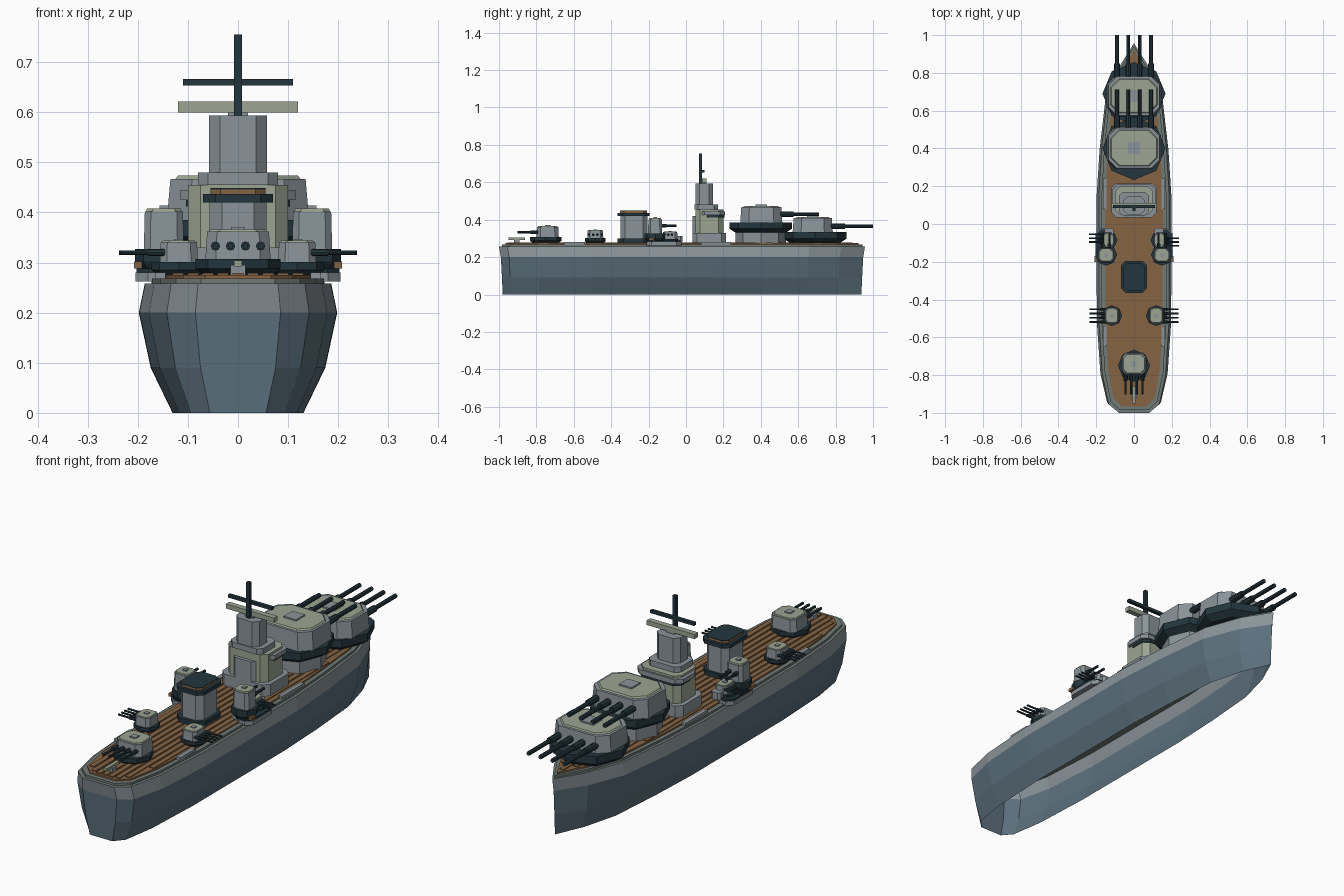
import bpy, bmesh
from math import pi, cos, sin
from mathutils import Matrix

cube = bpy.data.objects.get("Cube")
if cube:
    bpy.data.objects.remove(cube)


def material(name, r, g, b):
    lin = [((c / 255 + 0.055) / 1.055) ** 2.4 for c in (r, g, b)] + [1]
    m = bpy.data.materials.new(name)
    m.use_nodes = True
    m.diffuse_color = lin
    m.node_tree.nodes["Principled BSDF"].inputs["Base Color"].default_value = lin
    return m


HULL = material("slate_blue", 92, 112, 125)
GREY = material("steel_grey", 138, 148, 154)
PALE = material("pale_green_grey", 156, 165, 146)
DARK = material("dark_teal", 36, 54, 62)
WOOD = material("deck_wood", 134, 100, 68)
EDGE = material("deck_margin_grey", 112, 123, 118)
ID = Matrix.Identity(4)


def finish(name, bm, mats, M=ID):
    bmesh.ops.recalc_face_normals(bm, faces=bm.faces)
    me = bpy.data.meshes.new(name)
    bm.to_mesh(me)
    bm.free()
    for m in mats:
        me.materials.append(m)
    ob = bpy.data.objects.new(name, me)
    ob.matrix_world = M
    bpy.context.collection.objects.link(ob)
    return ob


def loft(bm, rings):
    """Skin between equal-length rings; returns the vertex rings."""
    vs = [[bm.verts.new(p) for p in ring] for ring in rings]
    for a, b in zip(vs, vs[1:]):
        for i in range(len(a)):
            j = (i + 1) % len(a)
            bm.faces.new((a[i], a[j], b[j], b[i]))
    return vs


def prism(name, pts, levels, mat, M=ID, centre=(0, 0)):
    """Stack of scaled copies of an outline, levels = (z, scale)."""
    bm = bmesh.new()
    cx, cy = centre
    vs = loft(bm, [[(cx + (x - cx) * s, cy + (y - cy) * s, z) for x, y in pts] for z, s in levels])
    bm.faces.new(vs[0])
    bm.faces.new(vs[-1])
    return finish(name, bm, [mat], M)


def block(name, x0, x1, y0, y1, z0, z1, mat, c=0.0, top=1.0, M=ID):
    """Box with chamfered upright corners and an optional taper."""
    if c:
        pts = [(x0 + c, y0), (x1 - c, y0), (x1, y0 + c), (x1, y1 - c),
               (x1 - c, y1), (x0 + c, y1), (x0, y1 - c), (x0, y0 + c)]
    else:
        pts = [(x0, y0), (x1, y0), (x1, y1), (x0, y1)]
    return prism(name, pts, [(z0, 1), (z1, top)], mat, M, ((x0 + x1) / 2, (y0 + y1) / 2))


def octagon(r):
    return [(r * cos(i * pi / 4), r * sin(i * pi / 4)) for i in range(8)]


def barrel(name, x, y0, y1, z, r, M):
    bm = bmesh.new()
    T = Matrix.Translation((x, (y0 + y1) / 2, z)) @ Matrix.Rotation(pi / 2, 4, 'X')
    bmesh.ops.create_cone(bm, cap_ends=True, segments=8, radius1=r, radius2=r, depth=y1 - y0, matrix=T)
    finish(name, bm, [DARK], M)


def turret(name, x, y, z, turn, w, back, front, h, base_r, base_h, guns, reach, gun_r, gun_z):
    """Gun turret aiming along local +y on an eight-sided base."""
    M = Matrix.Translation((x, y, z)) @ Matrix.Rotation(turn, 4, 'Z')
    c = w * 0.32
    prism(name + "_base", octagon(base_r), [(0, .8), (base_h * .4, 1), (base_h, 1)], DARK, M)
    block(name + "_gunhouse", -w, w, back, front, base_h, base_h + h, GREY, c, .95, M)
    k = w * 0.12
    top = base_h + h
    block(name + "_roof", -w + k, w - k, back + k, front - k, top, top + h * .08, PALE, c, .96, M)
    q = w * .22
    mid = (back + front) / 2
    block(name + "_hatch", -q, q, mid - q, mid + q, top, top + h * .16, GREY, 0, 1, M)
    for i, gx in enumerate(guns):
        barrel(f"{name}_sleeve_{i}", gx, front - .01, front + (reach - front) * .3, gun_z, gun_r * 1.55, M)
        barrel(f"{name}_barrel_{i}", gx, front, reach, gun_z, gun_r, M)


# Hull: half outline from stern to bow, lofted through five levels, open below
half = [(.085, -1), (.142, -.955), (.178, -.8), (.197, -.52), (.198, .15),
        (.182, .4), (.152, .66), (.085, .83)]
outline = half + [(0, .957)] + [(-x, y) for x, y in reversed(half)]
bm = bmesh.new()
rings = loft(bm, [[(x * sx, y * sy, z) for x, y in outline] for z, sx, sy in
                  ((0, .66, .98), (.09, .88, .984), (.2, 1, .99), (.258, .94, 1))])
bm.faces.new(rings[-1])
for f in bm.faces:
    z = f.calc_center_median().z
    f.material_index = 2 if z > .25 else 1 if z > .2 else 0
finish("hull", bm, [HULL, GREY, EDGE])

# Deck margin, wood deck and long raised planks
prism("deck_margin", [(x * .87, y * .985) for x, y in outline], [(.258, 1), (.268, 1)], EDGE)
wood = [(x * .77, y * .965) for x, y in outline]
prism("wood_deck", wood, [(.268, 1), (.275, 1)], WOOD)


def end_at(points, x):
    for (xa, ya), (xb, yb) in zip(points, points[1:]):
        if min(xa, xb) <= x <= max(xa, xb) and xa != xb:
            return ya + (yb - ya) * (x - xa) / (xb - xa)
    return points[0][1]


for i in range(-4, 5):
    px = i * .03
    edge = abs(px) + .012
    aft = end_at(wood[:4], edge)
    fore = end_at(wood[4:9], edge)
    block("deck_plank", px - .011, px + .011, aft + .01, fore - .01, .275, .279, WOOD)

# Main forward turrets, the second one raised on a barbette
main = (-.09, -.03, .03, .09)
turret("fore_turret", 0, .69, .275, 0, .142, -.12, .095, .075, .167, .058, main, .31, .0095, .09)
prism("raised_barbette", octagon(.135), [(.27, 1), (.335, 1)], GREY, Matrix.Translation((0, .4, 0)))
turret("raised_turret", 0, .4, .33, 0, .142, -.11, .115, .082, .167, .055, main, .312, .0095, .1)

# Aft turret and stern winch
turret("aft_turret", 0, -.75, .275, pi, .065, -.07, .05, .055, .085, .032, (-.045, -.015, .015, .045),
       .152, .006, .058)
block("winch_stand", -.015, .015, -.92, -.89, .275, .295, GREY)
block("winch_arm", -.008, .008, -.95, -.86, .292, .304, PALE)

# Bridge tower
block("bridge_base", -.12, .12, .035, .215, .27, .33, GREY, .025)
block("bridge_body", -.1, .1, .05, .2, .33, .455, PALE, .025)
block("bridge_aft_room", -.055, .055, .035, .08, .33, .42, GREY, .015)
block("bridge_windows", -.104, .104, .09, .205, .412, .425, DARK, .025)
block("bridge_wing_deck", -.115, .115, .075, .208, .425, .445, GREY, .025)
block("bridge_upper_deck", -.08, .08, .045, .17, .455, .48, GREY, .02)
block("bridge_tower", -.058, .058, .05, .145, .48, .594, GREY, .022)
block("radar_plate", -.12, .12, .085, .11, .6, .621, PALE)
block("radar_foot", -.02, .02, .08, .11, .594, .6, GREY)
block("mast", -.008, .008, .07, .086, .594, .755, DARK)
block("mast_yard", -.11, .11, .084, .1, .653, .666, DARK)

# Funnel
block("funnel_foot", -.07, .07, -.365, -.195, .275, .3, DARK, .03)
block("funnel", -.057, .057, -.35, -.205, .3, .425, GREY, .025)
block("funnel_cap", -.07, .07, -.365, -.195, .42, .437, DARK, .025)
block("funnel_rim", -.055, .055, -.352, -.208, .437, .446, WOOD, .02)
block("funnel_mouth", -.055, .055, -.352, -.208, .446, .449, DARK, .02)

# Side batteries, repeated on both beams
for side, s in (("left", 1), ("right", -1)):
    out = -s * pi / 2
    turret(side + "_side_turret", s * .118, -.485, .275, out, .043, -.038, .038, .04, .055, .026,
           (-.034, -.011, .011, .034), .118, .0045, .045)

    def sided(name, a, b, *rest):
        block(side + name, *sorted((s * a, s * b)), *rest)

    sided("_sponson", .1, .205, -.21, -.025, .262, .28, GREY, .025)
    sided("_sponson_rim", .11, .203, -.205, -.03, .28, .288, DARK, .025)
    sided("_locker", .192, .208, -.2, -.17, .288, .302, WOOD)
    turret(side + "_tall_turret", s * .148, -.163, .285, 0, .04, -.04, .036, .075, .058, .042,
           (-.018, .018), .112, .006, .082)
    turret(side + "_light_mount", s * .138, -.085, .28, out, .04, -.032, .028, .035, .05, .018,
           (-.01, .01, .03), .1, .0045, .04)
    sided("_ammo_box", .108, .155, -.08, -.02, .28, .312, GREY, .01)
    for y0, y1 in ((-.65, -.54), (.08, .24)):
        sided("_deck_plate", .145, .165, y0, y1, .266, .28, GREY)
